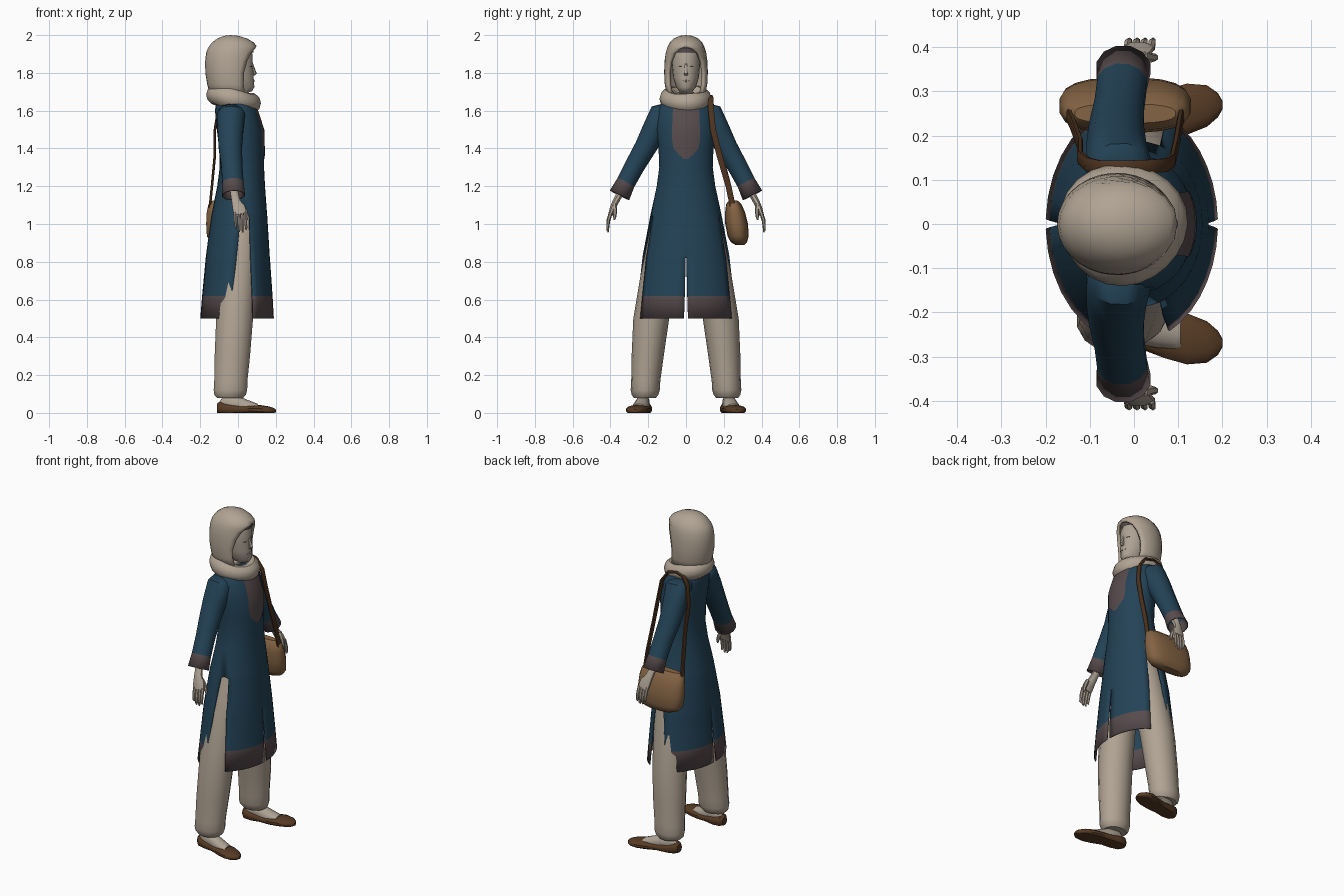
import bpy, bmesh, math
from mathutils import Vector as V

def mat(name, r, g, b):
    m = bpy.data.materials.new(name)
    m.diffuse_color = (r, g, b, 1)
    return m

CREAM = mat("cream cloth", .44, .37, .295)
SKIN = mat("pale skin", .42, .36, .295)
BLUE = mat("deep blue cloth", .017, .056, .095)
TRIM = mat("dusky mauve trim", .095, .07, .074)
TAN = mat("tan leather", .23, .125, .056)
STRAP = mat("dark brown leather", .075, .034, .014)
SHOE = mat("brown shoe leather", .095, .044, .018)

def finish(name, bm, mats, mirror=False, thick=0, angle=40):
    bmesh.ops.remove_doubles(bm, verts=bm.verts, dist=5e-4)
    bmesh.ops.recalc_face_normals(bm, faces=bm.faces)
    me = bpy.data.meshes.new(name)
    bm.to_mesh(me)
    bm.free()
    ob = bpy.data.objects.new(name, me)
    bpy.context.collection.objects.link(ob)
    for m in mats:
        me.materials.append(m)
    bpy.ops.object.select_all(action='DESELECT')
    ob.select_set(True)
    bpy.context.view_layer.objects.active = ob
    bpy.ops.object.shade_smooth_by_angle(angle=math.radians(angle))
    if thick:
        s = ob.modifiers.new("thickness", 'SOLIDIFY')
        s.thickness, s.offset = thick, -1
    if mirror:
        m = ob.modifiers.new("mirror", 'MIRROR')
        m.use_axis = (False, True, False)
    return ob

def power(v, e):
    return math.copysign(abs(v) ** e, v)

def tube(name, pts, mats, ref=(1, 0, 0), axis=None, n=12, e=1, caps=True,
         band=99, closed=False, floor=None, **kw):
    """Loft oval sections; each point is x, y, z, radius along ref, other radius."""
    bm = bmesh.new()
    rings, k = [], len(pts)
    for i, p in enumerate(pts):
        a = pts[(i - 1) % k] if closed else pts[max(i - 1, 0)]
        b = pts[(i + 1) % k] if closed else pts[min(i + 1, k - 1)]
        t = V(axis) if axis else (V(b[:3]) - V(a[:3])).normalized()
        r = V(ref)
        u = (r - t * r.dot(t)).normalized()
        w = t.cross(u)
        ring = []
        for j in range(n):
            q = 2 * math.pi * (j + .5) / n
            co = V(p[:3]) + u * p[3] * power(math.cos(q), e) + w * p[4] * power(math.sin(q), e)
            if floor is not None:
                co.z = max(co.z, floor)
            ring.append(bm.verts.new(co))
        rings.append(ring)
    for i in range(k if closed else k - 1):
        A, B = rings[i], rings[(i + 1) % k]
        for j in range(n):
            f = bm.faces.new((A[j], A[(j + 1) % n], B[(j + 1) % n], B[j]))
            f.material_index = int(i >= band)
    if caps and not closed:
        bm.faces.new(rings[0])
        bm.faces.new(rings[-1])
    return finish(name, bm, mats, **kw)

def shell(name, rings, spans, mats, seg=7, band=99, **kw):
    """Stack horizontal ovals (z, back x, front x, half width), split into arcs."""
    bm = bmesh.new()
    prev = None
    for i, r in enumerate(rings):
        cx, rx = (r[1] + r[2]) / 2, (r[2] - r[1]) / 2
        arcs = []
        for a, b in spans(r, cx, rx):
            qs = [a + (b - a) * j / seg for j in range(seg + 1)]
            arcs.append([bm.verts.new((cx + rx * math.cos(q), r[3] * math.sin(q), r[0])) for q in qs])
        if prev:
            for A, B in zip(prev, arcs):
                for j in range(seg):
                    f = bm.faces.new((A[j], A[j + 1], B[j + 1], B[j]))
                    f.material_index = int(i > band)
        prev = arcs
    return finish(name, bm, mats, **kw)

# Tunic: z, back, front, half width, side slit rear x, side slit front x, centre slit
body = [(1.685, -.09, .04, .06, .03, .03, 0), (1.65, -.115, .075, .125, .03, .03, 0),
        (1.60, -.122, .103, .153, .03, .03, 0), (1.50, -.112, .135, .155, .03, .03, 0),
        (1.40, -.10, .138, .146, .03, .03, 0), (1.30, -.097, .138, .142, .03, .03, 0),
        (1.20, -.11, .143, .156, .03, .03, 0), (1.05, -.14, .154, .188, .035, .035, 0),
        (1.04, -.142, .155, .19, .015, .06, 0), (.83, -.17, .168, .23, -.008, .068, 0),
        (.82, -.171, .169, .231, -.009, .068, .002), (.62, -.19, .183, .256, -.032, .076, .007),
        (.50, -.20, .19, .27, -.045, .08, .011)]

def panels(r, cx, rx):
    rear, fore = math.acos((r[4] - cx) / rx), math.acos((r[5] - cx) / rx)
    g, full = math.asin(r[6] / r[3]), 2 * math.pi
    return [(g, fore), (rear, math.pi - g), (math.pi + g, full - rear), (full - fore, full - g)]

shell("tunic", body, panels, [BLUE, TRIM], band=11, thick=.006)

# Chest panel laid on the tunic front
def front_x(y, z):
    for a, b in zip(body, body[1:]):
        if b[0] <= z <= a[0]:
            t = (a[0] - z) / (a[0] - b[0])
            xb, xf, h = (a[i] + (b[i] - a[i]) * t for i in (1, 2, 3))
            return (xb + xf) / 2 + (xf - xb) / 2 * math.sqrt(max(0, 1 - (y / h) ** 2))

bm = bmesh.new()
rows = []
for z, w in ((1.63, .066), (1.60, .07), (1.55, .072), (1.50, .074), (1.45, .074), (1.40, .066), (1.37, .04), (1.345, .012)):
    rows.append([bm.verts.new((front_x(w * s / 4, z) + .004, w * s / 4, z)) for s in range(-4, 5)])
for A, B in zip(rows, rows[1:]):
    for j in range(8):
        bm.faces.new((A[j], B[j], B[j + 1], A[j + 1]))
finish("chest_panel", bm, [TRIM])

# Sleeves with trimmed cuffs
tube("sleeve", [(-.03, .07, 1.60, .07, .05), (-.035, .13, 1.575, .075, .072), (-.04, .17, 1.49, .07, .068),
                (-.04, .215, 1.405, .064, .06), (-.033, .27, 1.31, .058, .055),
                (-.027, .318, 1.22, .058, .052), (-.024, .352, 1.152, .063, .059)],
     [BLUE, TRIM], band=5, caps=False, mirror=True, thick=.006)

# Hands
tube("palm", [(-.025, .32, 1.21, .025, .024), (-.018, .355, 1.15, .022, .019), (-.01, .374, 1.115, .025, .018),
              (.004, .388, 1.085, .036, .016), (.012, .4, 1.05, .036, .013)], [SKIN], n=8, mirror=True)
for i, drop in enumerate((.075, .092, .094, .082)):
    x = -.015 + i * .018
    tube(f"finger_{i + 1}", [(x, .398, 1.06, .009, .01), (x + .002, .411, 1.06 - drop * .5, .009, .009),
                             (x + .004, .415, 1.06 - drop, .007, .007), (x + .004, .411, 1.05 - drop, .003, .003)],
         [SKIN], n=6, mirror=True)
tube("thumb", [(.02, .38, 1.105, .012, .012), (.038, .376, 1.07, .011, .011), (.047, .377, 1.04, .009, .009),
               (.049, .379, 1.022, .004, .004)], [SKIN], n=6, mirror=True)

# Trousers gathered at the ankle
tube("trouser_leg", [(.01, .075, 1.10, .095, .075), (.008, .1, .95, .105, .095), (-.005, .145, .72, .103, .097),
                     (-.018, .184, .50, .1, .095), (-.03, .203, .30, .096, .085), (-.038, .213, .17, .09, .077),
                     (-.04, .216, .12, .091, .077), (-.042, .217, .095, .085, .07), (-.042, .218, .078, .07, .058)],
     [CREAM], axis=(0, 0, -1), n=14, mirror=True)

# Feet and flat shoes
tube("foot", [(-.095, .222, .045, .02, .02), (-.06, .226, .05, .035, .055), (-.01, .232, .045, .038, .05),
              (.05, .24, .035, .042, .034), (.105, .25, .03, .035, .018)], [SKIN], ref=(0, 1, 0),
     axis=(1, 0, 0), n=10, mirror=True, floor=.01)
tube("shoe", [(-.11, .22, .025, .022, .025), (-.095, .222, .025, .038, .036), (-.05, .226, .02, .047, .032),
              (.01, .235, .018, .047, .024), (.07, .248, .016, .057, .024), (.12, .26, .015, .059, .026),
              (.165, .267, .013, .048, .021), (.19, .269, .011, .028, .015), (.2, .269, .01, .01, .008)],
     [SHOE], ref=(0, 1, 0), axis=(1, 0, 0), n=14, e=.85, mirror=True, floor=0)

# Head and face
tube("head", [(-.03, 0, 1.60, .05, .05), (-.02, 0, 1.69, .055, .05), (.015, 0, 1.703, .06, .035),
              (.008, 0, 1.725, .08, .053), (-.003, 0, 1.775, .087, .068), (-.01, 0, 1.84, .09, .075),
              (-.015, 0, 1.90, .093, .075), (-.02, 0, 1.945, .08, .064), (-.02, 0, 1.965, .05, .04)],
     [SKIN], axis=(0, 0, 1), n=18)
tube("nose", [(.074, 0, 1.85, .006, .006), (.084, 0, 1.815, .009, .010), (.089, 0, 1.797, .012, .013),
              (.083, 0, 1.785, .005, .008)], [SKIN], axis=(0, 0, -1), n=8)
tube("lips", [(.078, -.022, 1.756, .003, .002), (.084, 0, 1.757, .005, .006), (.078, .022, 1.756, .003, .002)],
     [SKIN], n=6)
tube("eye", [(.074, .017, 1.833, .002, .001), (.072, .029, 1.834, .003, .003), (.064, .042, 1.832, .002, .001)],
     [TRIM], n=6, mirror=True)

# Underscarf band on the forehead
shell("underscarf_band", [(1.908, -.11, .083, .08), (1.935, -.11, .083, .077), (1.957, -.1, .06, .065)],
      lambda r, cx, rx: [(-1.4, 1.4)], [TRIM], seg=14)

# Head scarf: z, back, front, half width, x of the face opening edge
hood = [(2.0, -.0402, -.0398, .0002, 0), (1.996, -.075, .005, .034, 0), (1.982, -.11, .048, .064, 0),
        (1.96, -.138, .085, .086, 0), (1.942, -.152, .098, .096, 0), (1.93, -.16, .1, .101, .092),
        (1.905, -.169, .1, .108, .07), (1.86, -.174, .098, .114, .048), (1.80, -.173, .095, .116, .032),
        (1.74, -.163, .092, .113, .03), (1.67, -.145, .09, .1, .04)]

def opening(r, cx, rx):
    a = math.acos((r[4] - cx) / rx) if r[4] else 0
    return [(a, math.pi), (math.pi, 2 * math.pi - a)]

shell("head_scarf", hood, opening, [CREAM], seg=10, thick=.018, angle=50)

# Scarf roll draped around the neck, lower in front
roll = []
for i in range(24):
    q = 2 * math.pi * i / 24
    s = 1 + .07 * math.sin(3 * q + .5)
    roll.append((-.025 + .102 * math.cos(q), .095 * math.sin(q), 1.662 - .022 * math.cos(q), .05 * s, .043 * s))
tube("scarf_roll", roll, [CREAM], ref=(0, 0, 1), n=10, closed=True)

# Shoulder bag
tube("bag", [(-.02, .285, .89, .085, .025), (-.02, .28, .905, .125, .044), (-.02, .276, .935, .146, .056),
             (-.02, .268, 1.0, .15, .061), (-.02, .26, 1.06, .147, .054), (-.02, .253, 1.105, .138, .041),
             (-.02, .25, 1.125, .115, .022)], [TAN], axis=(0, 0, 1), n=20, e=.75)

# Strap running from the back of the bag over the shoulder to its front
path = [(-.15, .25, 1.08), (-.138, .225, 1.2), (-.122, .18, 1.37), (-.122, .15, 1.5), (-.105, .135, 1.61),
        (-.075, .128, 1.66), (-.03, .128, 1.675), (.03, .13, 1.66), (.072, .133, 1.60), (.087, .143, 1.5),
        (.095, .178, 1.36), (.103, .225, 1.2), (.108, .25, 1.08)]
tube("bag_strap", [p + (.016, .007) for p in path], [STRAP], ref=(0, 1, 0), n=8, e=.6)
